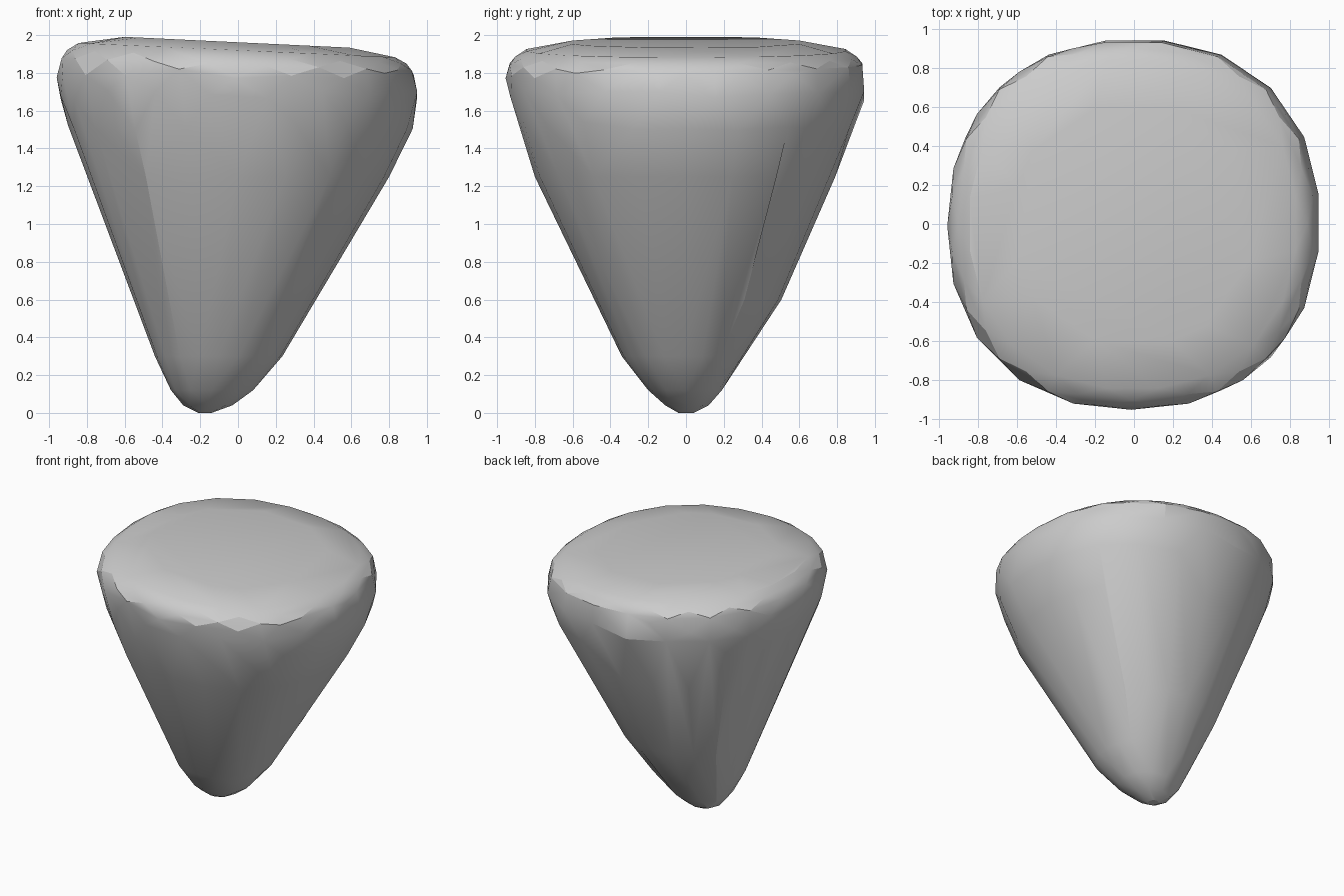
import bpy, bmesh, math, random

if "Cube" in bpy.data.objects:
    bpy.data.objects.remove(bpy.data.objects["Cube"])

random.seed(4)
N = 20

# Levels of the tapering body: z, left x, right x, front y, back y
levels = [
    (0.00, -.21, -.14, -.04, .04),
    (0.04, -.29, -.03, -.11, .12),
    (0.12, -.355, .08, -.20, .19),
    (0.30, -.44, .235, -.34, .31),
    (0.60, -.555, .42, -.495, .505),
    (1.25, -.80, .80, -.80, .79),
    (1.52, -.90, .925, -.89, .89),
    (1.68, -.945, .955, -.935, .95),
    (1.79, -.96, .93, -.955, .935),
]


def ring_xy(l, r, f, b, count, shift, power=2.25):
    """Slightly squared oval that fits the four side extents."""
    for i in range(count):
        a = 2 * math.pi * (i + shift) / count
        c, s = math.cos(a), math.sin(a)
        k = (abs(c) ** power + abs(s) ** power) ** (-1 / power)
        yield (l + r) / 2 + (r - l) / 2 * c * k, (f + b) / 2 + (b - f) / 2 * s * k


bm = bmesh.new()

# Tapering sides and rounded tip
for n, (z, l, r, f, b) in enumerate(levels):
    count = 8 if z < 0.1 else 12 if z < 0.2 else N
    shift = 0.5 if z in (1.68,) else 0
    for x, y in ring_xy(l, r, f, b, count, shift):
        jitter = random.uniform(-.03, .03) if z > 1.5 else 0
        bm.verts.new((x, y, z + jitter))

# Chipped rim and gently domed, tilted top
for size, z0, tilt, shift in ((.94, 1.845, .035, .5), (.905, 1.885, .04, 0),
                              (.85, 1.92, .045, .5), (.62, 1.962, .048, 0)):
    for x, y in ring_xy(-size, size * .985, -size, size, N, shift):
        bm.verts.new((x, y, z0 - tilt * x))

# Wrap in a hull and merge near-flat faces into facets
hull = bmesh.ops.convex_hull(bm, input=bm.verts)
loose = [v for v in bm.verts if not v.link_faces]
bmesh.ops.delete(bm, geom=loose, context='VERTS')
bmesh.ops.dissolve_limit(bm, angle_limit=math.radians(4), verts=bm.verts, edges=bm.edges)
bmesh.ops.recalc_face_normals(bm, faces=bm.faces)

mesh = bpy.data.meshes.new("tapered_stone")
bm.to_mesh(mesh)
bm.free()
stone = bpy.data.objects.new("tapered_stone", mesh)
bpy.context.collection.objects.link(stone)

# Soft shading with crisp chips at the rim
bpy.context.view_layer.objects.active = stone
stone.select_set(True)
bpy.ops.object.shade_smooth_by_angle(angle=math.radians(20))
